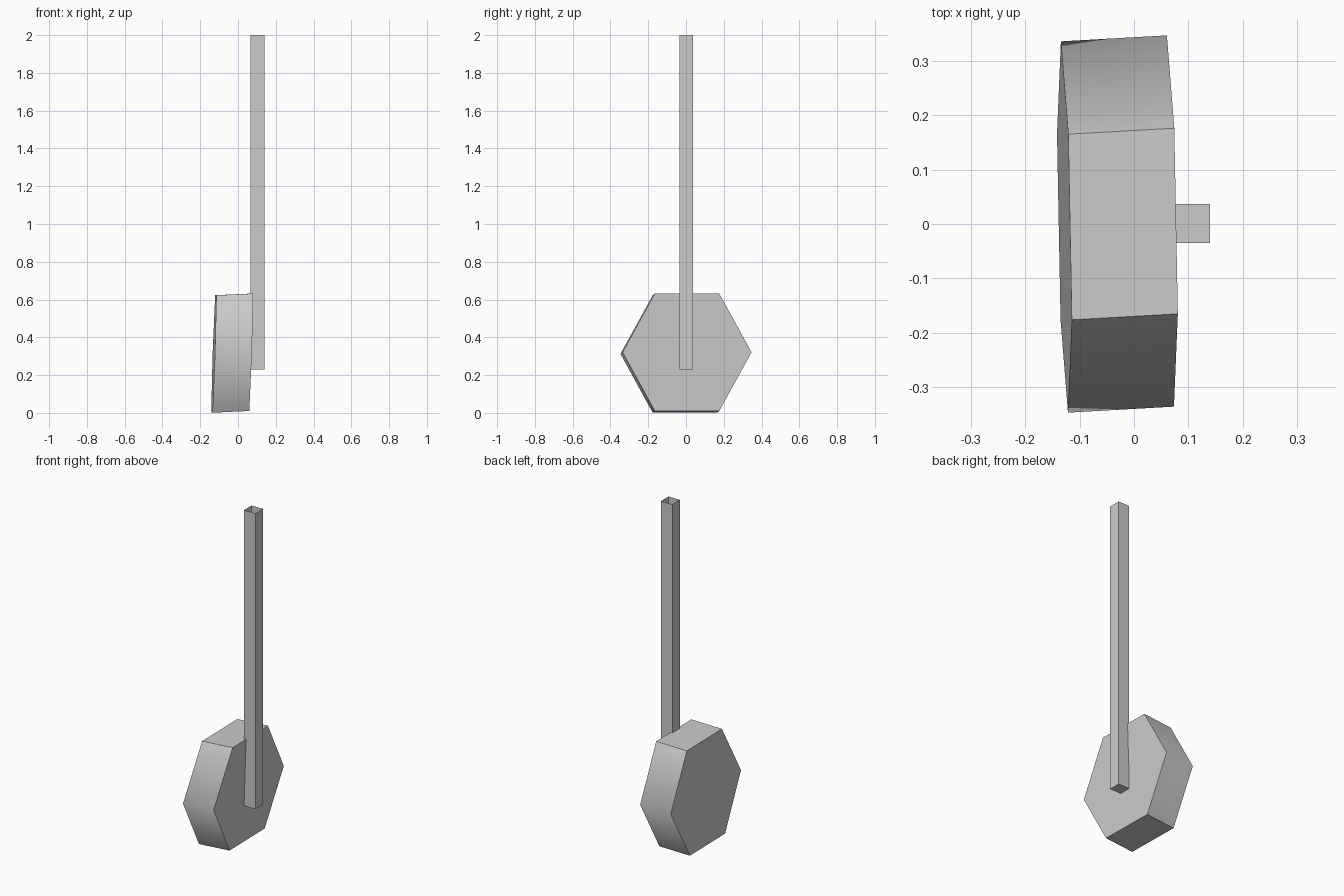
import bpy, bmesh, math
from mathutils import Vector, Matrix

if "Cube" in bpy.data.objects:
    bpy.data.objects.remove(bpy.data.objects["Cube"])


def make_object(name, bm):
    bmesh.ops.recalc_face_normals(bm, faces=bm.faces[:])
    mesh = bpy.data.meshes.new(name)
    bm.to_mesh(mesh)
    bm.free()
    obj = bpy.data.objects.new(name, mesh)
    bpy.context.collection.objects.link(obj)
    return obj


# Six-sided head: slightly skewed prism, axis roughly along x
centre = Vector((-0.0305, 0.0, 0.3165))
axis = Vector((0.0975, 0.0055, 0.0045))
across = Vector((-0.0065, 0.3415, 0.0))
up = Vector((0.012, 0.0, 0.359))

bm = bmesh.new()
rings = []
for side in (-1, 1):
    ring = []
    for i in range(6):
        a = math.radians(60 * i)
        ring.append(bm.verts.new(centre + side * axis + across * math.cos(a) + up * math.sin(a)))
    bm.faces.new(ring)
    rings.append(ring)
for i in range(6):
    j = (i + 1) % 6
    face = bm.faces.new((rings[0][i], rings[0][j], rings[1][j], rings[1][i]))
    face.smooth = True
# Only the two widest edges are shaded softly
for e in bm.edges:
    e.smooth = False
for i in (0, 3):
    bm.edges.get((rings[0][i], rings[1][i])).smooth = True
make_object("hexagonal_head", bm)

# Square upright post, open at the top
bm = bmesh.new()
place = Matrix.Translation((0.1025, 0.001, 1.115)) @ Matrix.Diagonal((0.075, 0.072, 1.77, 1))
bmesh.ops.create_cube(bm, size=1, matrix=place)
bm.normal_update()
bmesh.ops.delete(bm, geom=[f for f in bm.faces if f.normal.z > 0.9], context='FACES_ONLY')
make_object("upright_post", bm)
